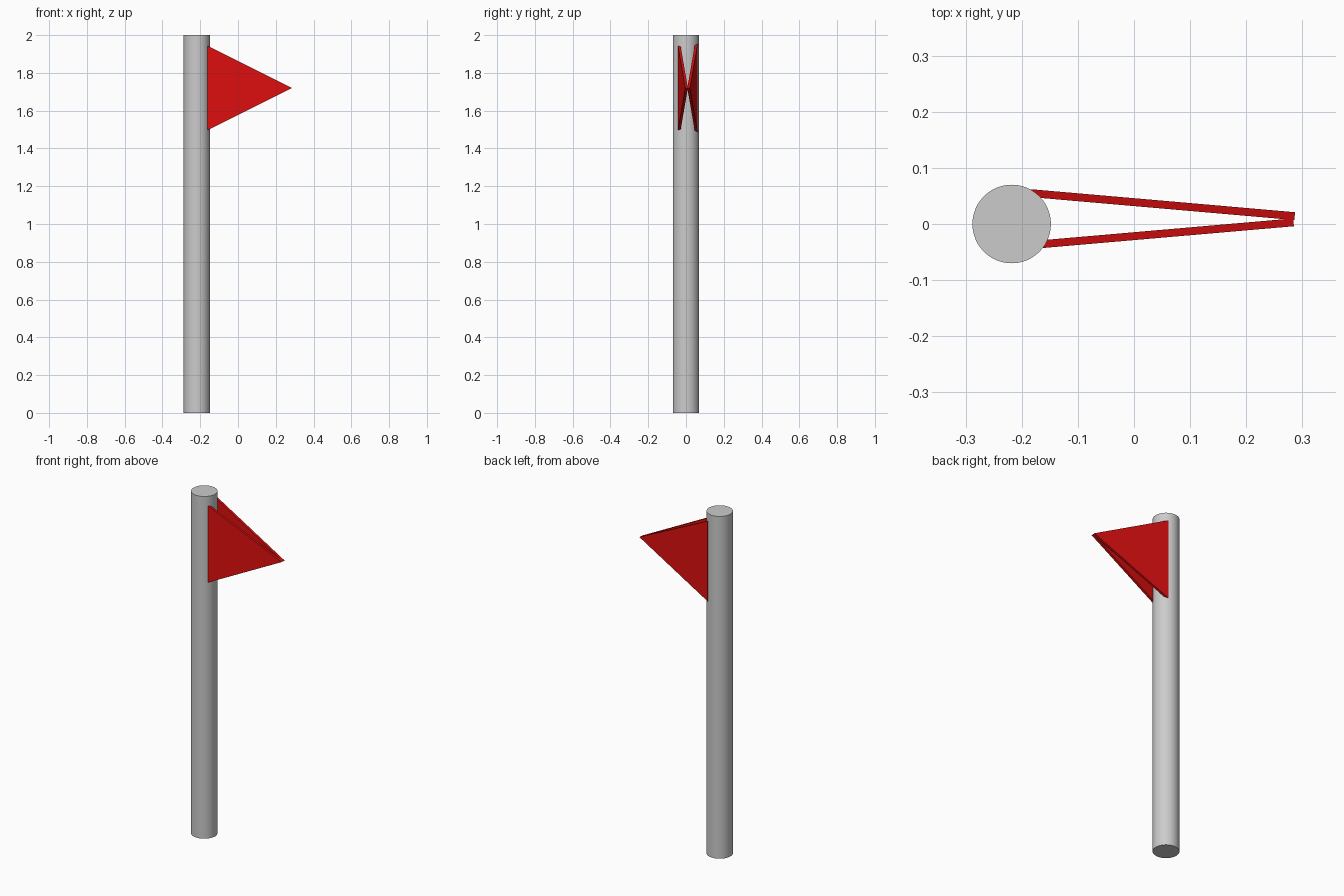
import bpy, bmesh
from mathutils import Vector

if "Cube" in bpy.data.objects:
    bpy.data.objects.remove(bpy.data.objects["Cube"])

# Pole
bpy.ops.mesh.primitive_cylinder_add(vertices=48, radius=0.07, depth=2, location=(-0.218, 0, 1))
pole = bpy.context.object
pole.name = "pole"
bpy.ops.object.shade_smooth_by_angle()

red = bpy.data.materials.new("red")
red.diffuse_color = (0.75, 0.005, 0.005, 1)
red.use_nodes = True
red.node_tree.nodes["Principled BSDF"].inputs["Base Color"].default_value = red.diffuse_color


def pennant(name, hoist, tip, half_height, inward, thickness=0.014, z=1.72):
    """Thin triangle from the pole edge to the tip, thickened towards the other sheet."""
    run = Vector((tip[0] - hoist[0], tip[1] - hoist[1], 0)).normalized()
    offset = Vector((-run.y, run.x, 0)) * thickness * inward
    bm = bmesh.new()
    corners = [(*hoist, z - half_height), (*tip, z), (*hoist, z + half_height)]
    face = bm.faces.new([bm.verts.new(c) for c in corners])
    result = bmesh.ops.extrude_face_region(bm, geom=[face], use_keep_orig=True)
    moved = [v for v in result["geom"] if isinstance(v, bmesh.types.BMVert)]
    bmesh.ops.translate(bm, verts=moved, vec=offset)
    bmesh.ops.recalc_face_normals(bm, faces=bm.faces)
    mesh = bpy.data.meshes.new(name)
    bm.to_mesh(mesh)
    bm.free()
    mesh.materials.append(red)
    obj = bpy.data.objects.new(name, mesh)
    bpy.context.collection.objects.link(obj)


# Two flag sheets meeting at the tip
pennant("flag_front", (-0.165, -0.043), (0.285, -0.004), 0.225, 1)
pennant("flag_back", (-0.184, 0.062), (0.287, 0.021), 0.235, -1)
